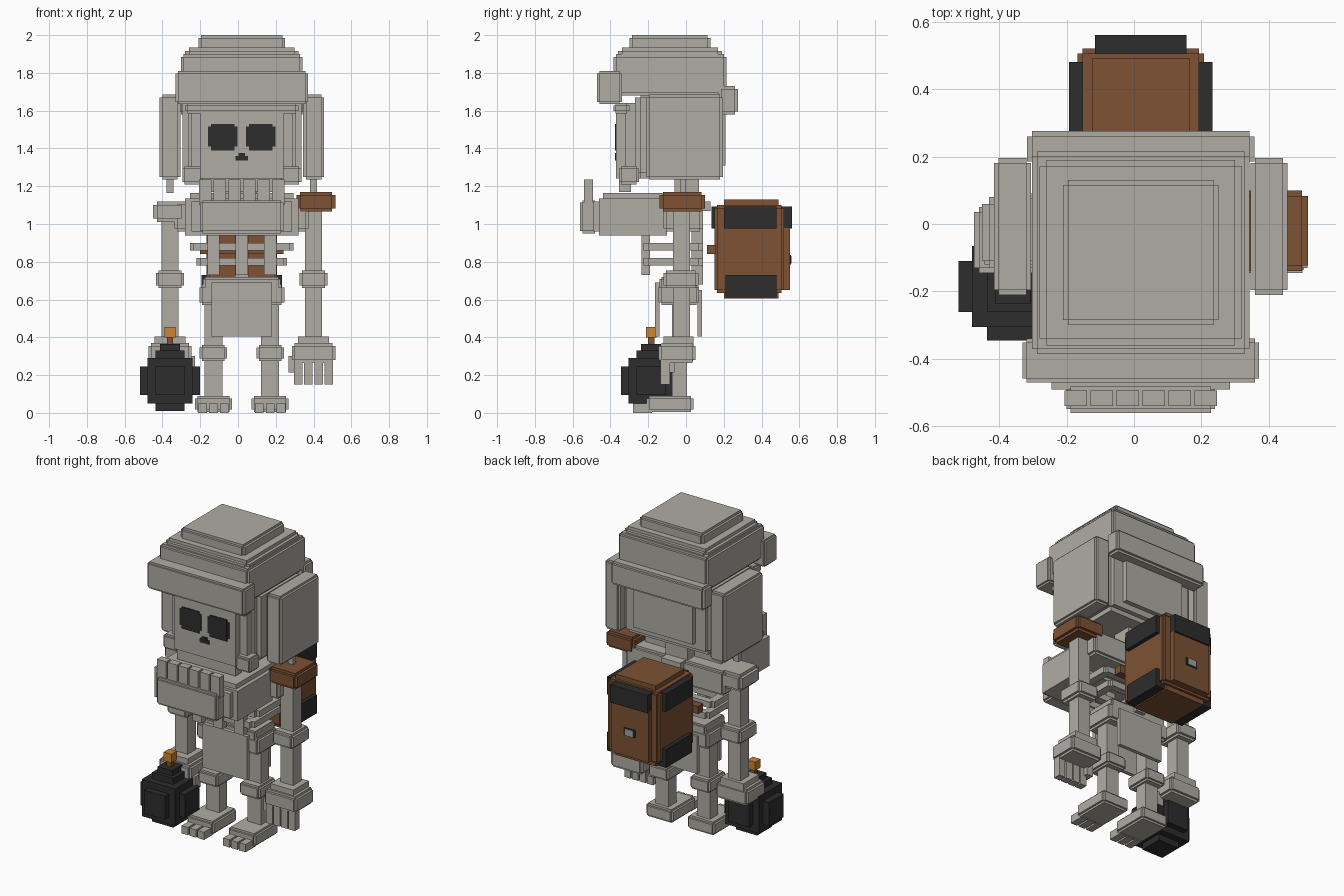
import bpy
import bmesh
from mathutils import Matrix, Vector

cube = bpy.data.objects.get("Cube")
if cube:
    bpy.data.objects.remove(cube, do_unlink=True)

MIDDLE = 0.02  # the body's mirror plane


def colour(name, r, g, b):
    mat = bpy.data.materials.new(name)
    mat.use_nodes = True
    mat.diffuse_color = (r, g, b, 1)
    shader = next(n for n in mat.node_tree.nodes if n.type == "BSDF_PRINCIPLED")
    shader.inputs["Base Color"].default_value = (r, g, b, 1)
    shader.inputs["Roughness"].default_value = 0.8
    return mat


bone = colour("bone_grey", .43, .415, .37)
dark = colour("charcoal", .026, .026, .026)
leather = colour("brown_leather", .205, .084, .034)
spark = colour("orange_spark", .61, .235, .03)
metal = colour("buckle_grey", .36, .38, .38)


def block(name, mat, x=0, width=.1, depth=(0, 1), height=(0, 1), notch=0):
    """Box about x; with a notch, every edge is cut back by one square step."""
    size = Vector((width, depth[1] - depth[0], height[1] - height[0]))
    centre = Vector((x + MIDDLE, sum(depth) / 2, sum(height) / 2))
    bm = bmesh.new()
    for axis in range(3 if notch else 1):
        s = size.copy()
        if notch:
            s -= Vector((2 * notch,) * 3)
            s[axis] = size[axis]
        bmesh.ops.create_cube(bm, size=1, matrix=Matrix.Translation(centre) @ Matrix.Diagonal(s.to_4d()))
    mesh = bpy.data.meshes.new(name)
    bm.to_mesh(mesh)
    bm.free()
    mesh.materials.append(mat)
    obj = bpy.data.objects.new(name, mesh)
    bpy.context.collection.objects.link(obj)
    return obj


def pair(name, mat, x, **shape):
    for label, side in (("left", 1), ("right", -1)):
        block(label + "_" + name, mat, x=side * x, **shape)


def row(name, mat, count, pitch, x=0, **shape):
    for i in range(count):
        block(name, mat, x=x + (i - (count - 1) / 2) * pitch, **shape)


# Cap with brow band, back band and ear flaps
block("cap_top", bone, width=.46, depth=(-.3, .13), height=(1.88, 2), notch=.015)
block("cap_crown", bone, width=.6, depth=(-.36, .19), height=(1.7, 1.935), notch=.02)
block("cap_base", bone, width=.645, depth=(-.385, .215), height=(1.68, 1.9), notch=.015)
block("brow_band", bone, width=.7, depth=(-.47, -.34), height=(1.635, 1.81), notch=.012)
block("back_band", bone, width=.675, depth=(.17, .275), height=(1.58, 1.73), notch=.015)
pair("ear_flap", bone, .38, width=.11, depth=(-.21, .195), height=(1.235, 1.685), notch=.014)
pair("flap_tie", bone, .38, width=.035, depth=(-.03, 0), height=(1.165, 1.25))

# Skull
block("skull", bone, width=.63, depth=(-.27, .18), height=(1.24, 1.7), notch=.03)
block("skull_back", bone, width=.43, depth=(.1, .21), height=(1.31, 1.69))
block("face_side", bone, width=.54, depth=(-.32, -.2), height=(1.3, 1.64))
block("face", bone, width=.44, depth=(-.37, -.2), height=(1.24, 1.62))
block("brow_ridge", bone, width=.6, depth=(-.385, -.3), height=(1.585, 1.64), notch=.012)
pair("cheek", bone, .26, width=.11, depth=(-.355, -.25), height=(1.21, 1.305), notch=.012)
block("upper_teeth", bone, width=.42, depth=(-.355, -.29), height=(1.17, 1.26))

# Eye sockets and nose
pair("eye_socket", dark, .1, width=.155, depth=(-.376, -.36), height=(1.41, 1.515))
pair("eye_socket_centre", dark, .1, width=.125, depth=(-.377, -.36), height=(1.39, 1.53))
block("nose", dark, width=.065, depth=(-.376, -.36), height=(1.335, 1.36))
block("nose_tip", dark, width=.035, depth=(-.377, -.36), height=(1.34, 1.375))

# Jaw with teeth
block("jaw", bone, width=.6, depth=(-.46, -.1), height=(.94, 1.135))
block("jaw_ledge", bone, width=.55, depth=(-.44, 0), height=(1.05, 1.165))
block("jaw_front", bone, width=.44, depth=(-.56, -.47), height=(.95, 1.125), notch=.012)
block("jaw_rim", bone, width=.53, depth=(-.49, -.44), height=(.96, 1.12))
row("tooth", bone, 6, .077, width=.066, depth=(-.54, -.493), height=(1.1, 1.235))

# Shoulders, neck and spine
block("shoulder_girdle", bone, width=.71, depth=(-.12, .09), height=(.96, 1.12), notch=.015)
block("neck", bone, width=.16, depth=(-.06, .07), height=(1.1, 1.28))
block("spine", bone, width=.07, depth=(.03, .09), height=(.68, 1.1))
block("neck_vertebra", bone, width=.14, depth=(.04, .13), height=(1.07, 1.12))

# Open rib rings
for level, span in ((.88, .55), (.8, .48)):
    tall = (level - .02, level + .02)
    block("rib_front", bone, width=span - .04, depth=(-.225, -.18), height=tall)
    block("rib_back", bone, width=span - .04, depth=(.045, .09), height=tall)
    pair("rib_side", bone, span / 2 - .025, width=.05, depth=(-.2, .07), height=tall)
row("breast_bone", bone, 3, .15, width=.065, depth=(-.235, -.19), height=(.73, .95))

# Pelvis and hanging cloth
block("pelvis", bone, width=.45, depth=(-.145, .07), height=(.57, .68), notch=.015)
block("waist", bone, width=.41, depth=(-.14, .065), height=(.6, .72), notch=.01)
block("front_cloth", bone, width=.32, depth=(-.165, -.14), height=(.405, .69))
block("back_cloth", bone, width=.32, depth=(.06, .085), height=(.405, .65))

# Legs
pair("thigh", bone, .15, width=.095, depth=(-.075, .01), height=(.35, .6))
pair("knee", bone, .15, width=.145, depth=(-.13, .05), height=(.275, .36), notch=.013)
pair("shin", bone, .15, width=.095, depth=(-.075, .005), height=(.08, .29))
pair("foot", bone, .15, width=.195, depth=(-.21, .04), height=(.005, .09), notch=.013)
for side in (-1, 1):
    row("toe", bone, 3, .058, x=side * .15, width=.046, depth=(-.28, -.18), height=(0, .05))

# Arms and hands
pair("upper_arm", bone, .38, width=.09, depth=(-.068, .02), height=(.74, 1.08))
pair("elbow", bone, .38, width=.15, depth=(-.12, .065), height=(.66, .755), notch=.015)
pair("forearm", bone, .38, width=.09, depth=(-.068, .02), height=(.38, .68))
pair("wrist", bone, .38, width=.165, depth=(-.12, .04), height=(.34, .405))
pair("hand", bone, .38, width=.23, depth=(-.145, .05), height=(.265, .37), notch=.015)
pair("thumb", bone, .27, width=.045, depth=(-.12, -.06), height=(.215, .3))
for side in (-1, 1):
    row("finger", bone, 4, .054, x=side * .38, width=.045, depth=(-.135, -.085), height=(.15, .28))
block("right_shoulder", bone, x=-.385, width=.17, depth=(-.13, .08), height=(1.01, 1.12), notch=.02)
block("left_shoulder_pad", leather, x=.393, width=.205, depth=(-.14, .1), height=(1.065, 1.17), notch=.017)

# Bomb: a cube with a raised plate on each face
reach = Vector((-.38, -.185, .17))
for long_axis in range(3):
    half = [.076] * 3
    half[long_axis] = .16
    block("bomb_plate", dark, x=reach.x, width=2 * half[0],
          depth=(reach.y - half[1], reach.y + half[1]),
          height=(reach.z - half[2], reach.z + half[2]))
block("bomb_body", dark, x=reach.x, width=.24, depth=(-.305, -.065), height=(.05, .29))
block("bomb_cap", dark, x=reach.x, width=.105, depth=(-.237, -.133), height=(.3, .365))
block("fuse", leather, x=reach.x, width=.033, depth=(-.2, -.168), height=(.35, .42))
block("fuse_spark", spark, x=reach.x, width=.056, depth=(-.212, -.156), height=(.4, .456))

# Backpack with dark corner bands on its faces
block("pack_body", leather, width=.375, depth=(.15, .52), height=(.635, 1.1), notch=.015)
block("pack_lid", leather, width=.29, depth=(.2, .49), height=(1.08, 1.13))
block("pack_base", leather, width=.29, depth=(.2, .49), height=(.605, .65))
block("pack_pocket", leather, width=.27, depth=(.5, .55), height=(.65, .98))
block("pack_strap", leather, width=.44, depth=(.11, .16), height=(.84, .89))
pair("pack_upper_band", dark, .18, width=.064, depth=(.2, .48), height=(.975, 1.092))
pair("pack_lower_band", dark, .18, width=.064, depth=(.21, .48), height=(.61, .73))
block("pack_back_band", dark, width=.27, depth=(.5, .56), height=(.975, 1.092))
block("pack_front_band", dark, width=.27, depth=(.135, .2), height=(.975, 1.092))

# Buckle
block("buckle_rim", dark, width=.08, depth=(.545, .555), height=(.785, .835))
block("buckle", metal, width=.06, depth=(.545, .558), height=(.79, .83))
